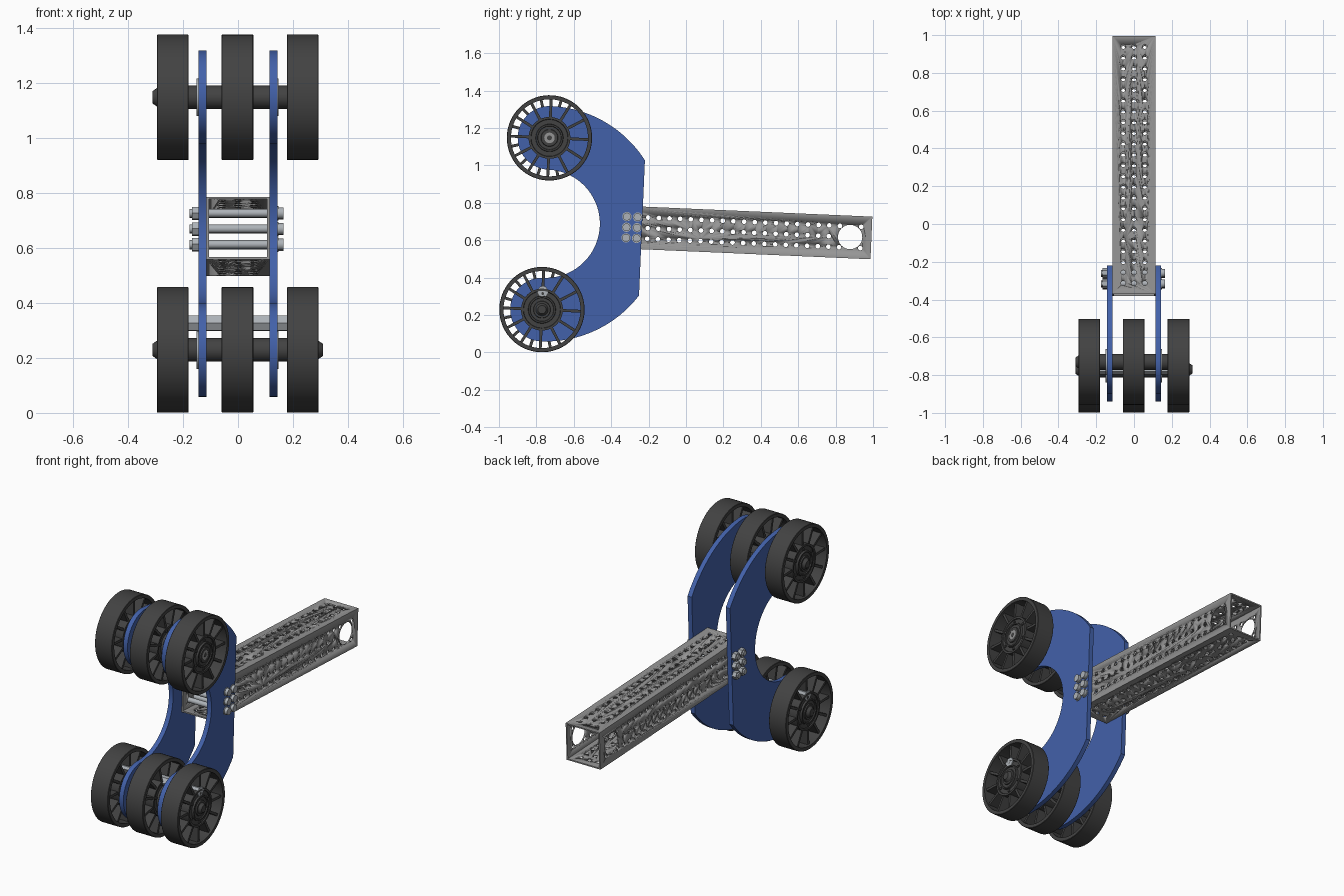
import bpy, bmesh
from math import sin, cos, pi, radians, acos
from mathutils import Matrix, Vector

if "Cube" in bpy.data.objects:
    bpy.data.objects.remove(bpy.data.objects["Cube"])

# Assembly is built square around the midpoint of the axles, then tilted
TILT = Matrix.Translation((0, -0.75, 0.688)) @ Matrix.Rotation(radians(-2.5), 4, 'X')
AX = 0.4595            # axle offset from the middle
PITCH = 0.057          # hole spacing
T0, T1 = 0.375, 1.743  # tube start and end
WHEEL_X = (-0.237, -0.002, 0.235)


def material(name, rgb):
    m = bpy.data.materials.new(name)
    m.diffuse_color = (*rgb, 1)
    m.use_nodes = True
    m.node_tree.nodes["Principled BSDF"].inputs["Base Color"].default_value = m.diffuse_color
    return m


BLUE = material("blue_paint", (0.055, 0.12, 0.40))
DARK = material("dark_plastic", (0.055, 0.055, 0.055))
STEEL = material("steel", (0.42, 0.45, 0.48))
GREY = material("grey_metal", (0.30, 0.30, 0.30))


def finish(name, bm, mat=None):
    bmesh.ops.recalc_face_normals(bm, faces=bm.faces)
    for f in bm.faces:
        f.smooth = True
    for e in bm.edges:
        e.smooth = e.calc_face_angle(0) < radians(32)
    me = bpy.data.meshes.new(name)
    bm.to_mesh(me)
    bm.free()
    ob = bpy.data.objects.new(name, me)
    bpy.context.collection.objects.link(ob)
    if mat:
        me.materials.append(mat)
    return ob


def rod(bm, x0, x1, y, z, r, seg=24, r2=None):
    """Cylinder or cone along x."""
    m = Matrix.Translation(((x0 + x1) / 2, y, z)) @ Matrix.Rotation(pi / 2, 4, 'Y')
    bmesh.ops.create_cone(bm, cap_ends=True, segments=seg, radius1=r,
                          radius2=r if r2 is None else r2, depth=x1 - x0, matrix=m)


def lathe(bm, prof, seg=64):
    """Closed (x, radius) profile revolved about x."""
    rings = [[bm.verts.new((x, r * cos(2 * pi * i / seg), r * sin(2 * pi * i / seg)))
              for x, r in prof] for i in range(seg)]
    n = len(prof)
    for i in range(seg):
        a, b = rings[i], rings[(i + 1) % seg]
        for j in range(n):
            k = (j + 1) % n
            bm.faces.new((a[j], a[k], b[k], b[j]))


def extrude_x(bm, pts, x0, x1):
    """(y, z) outline extruded along x."""
    f = bm.faces.new([bm.verts.new((x0, y, z)) for y, z in pts])
    res = bmesh.ops.extrude_face_region(bm, geom=[f])
    bmesh.ops.translate(bm, vec=(x1 - x0, 0, 0),
                        verts=[g for g in res['geom'] if isinstance(g, bmesh.types.BMVert)])


def arc(cy, cz, r, a0, a1, n):
    return [(cy + r * cos(a0 + (a1 - a0) * i / n), cz + r * sin(a0 + (a1 - a0) * i / n))
            for i in range(n + 1)]


parts = []

# Curved side plates: half ring with round ends, cut straight at the back
cut = acos(0.515 / 0.6295)
outline = (arc(0, 0, 0.6295, cut, pi / 2, 20)
           + arc(0, AX, 0.17, pi / 2, 3 * pi / 2, 24)[1:]
           + arc(0, 0, 0.2895, pi / 2, -pi / 2, 40)[1:]
           + arc(0, -AX, 0.17, pi / 2, 3 * pi / 2, 24)[1:]
           + arc(0, 0, 0.6295, -pi / 2, -cut, 20)[1:])
for name, x0 in (("left_plate", -0.1435), ("right_plate", 0.115)):
    bm = bmesh.new()
    extrude_x(bm, outline, x0, x0 + 0.0285)
    parts.append(finish(name, bm, BLUE))

# Square arm tube
bm = bmesh.new()
H, W = 0.114, 0.008
loops = [[bm.verts.new((sx * h, y, sz * h)) for sx, sz in ((-1, -1), (1, -1), (1, 1), (-1, 1))]
         for h, y in ((H, T0), (H, T1), (H - W, T1), (H - W, T0))]
for a, b in zip(loops, loops[1:] + loops[:1]):
    for i in range(4):
        j = (i + 1) % 4
        bm.faces.new((a[i], a[j], b[j], b[i]))
tube = finish("arm_tube", bm, GREY)
parts.append(tube)

# Perforations: side holes with one large bore, then vertical holes
side, vert = bmesh.new(), bmesh.new()
bore = T1 - 2 * PITCH
rod(side, -0.2, 0.2, bore, 0, 0.065, 40)
for i in range(1, 24):
    for j in (-1, 0, 1):
        y, p = T0 + i * PITCH, j * PITCH
        if (Vector((y, p)) - Vector((bore, 0))).length > 0.079:
            rod(side, -0.2, 0.2, y, p, 0.0125, 14)
        bmesh.ops.create_cone(vert, cap_ends=True, segments=14, radius1=0.0125,
                              radius2=0.0125, depth=0.4, matrix=Matrix.Translation((p, y, 0)))
bpy.context.view_layer.objects.active = tube
for name, bm in (("side_cutter", side), ("vertical_cutter", vert)):
    c = finish(name, bm)
    c.hide_render = True
    mod = tube.modifiers.new(name, 'BOOLEAN')
    mod.operation, mod.solver, mod.object = 'DIFFERENCE', 'EXACT', c
    bpy.ops.object.modifier_apply(modifier=name)
    bpy.data.objects.remove(c)

# Bolts clamping the plates to the tube
bm = bmesh.new()
for y in (T0 + PITCH, T0 + 2 * PITCH):
    for z in (-PITCH, 0, PITCH):
        rod(bm, -0.176, 0.15, y, z, 0.0155, 16)
        rod(bm, -0.168, -0.1435, y, z, 0.026, 6)
        rod(bm, 0.1435, 0.147, y, z, 0.025, 20)
        rod(bm, 0.147, 0.165, y, z, 0.021, 20)
parts.append(finish("clamp_bolts", bm, STEEL))

# Wheel: tread ring, stepped hub and spokes
bm = bmesh.new()
hw = 0.0575
lathe(bm, [(-hw, 0.206), (-hw, 0.226), (-hw + 0.002, 0.228), (hw - 0.002, 0.228),
           (hw, 0.226), (hw, 0.206)])
half = [(0.057, 0.028), (0.057, 0.044), (0.05, 0.046), (0.05, 0.062), (0.056, 0.064),
        (0.056, 0.072), (0.044, 0.074), (0.044, 0.098), (0.05, 0.1), (0.05, 0.112)]
lathe(bm, half + [(-x, r) for x, r in reversed(half)], 48)
for i in range(12):
    m = (Matrix.Rotation(i * pi / 6, 4, 'X') @ Matrix.Translation((0, 0, 0.159))
         @ Matrix.Diagonal((0.088, 0.015, 0.1, 1)))
    bmesh.ops.create_cube(bm, size=1, matrix=m)
for i in range(6):
    a = i * pi / 3 + pi / 6
    rod(bm, -0.05, 0.05, 0.086 * cos(a), 0.086 * sin(a), 0.008, 8)
wheel = finish("wheel", bm, DARK)
for s, row in ((1, "upper"), (-1, "lower")):
    for i, x in enumerate(WHEEL_X):
        ob = bpy.data.objects.new(f"{row}_wheel_{i + 1}", wheel.data)
        bpy.context.collection.objects.link(ob)
        ob.matrix_world = (TILT @ Matrix.Translation((x, 0, s * AX))
                           @ Matrix.Rotation(pi / 12 * (i % 2), 4, 'X'))
bpy.data.objects.remove(wheel)

# Axles, spacers, bearing flanges and end screws
for s, row in ((1, "upper"), (-1, "lower")):
    z = s * AX
    bm = bmesh.new()
    rod(bm, -0.293, 0.291, 0, z, 0.033, 6)
    parts.append(finish(f"{row}_axle", bm, GREY))

    bm = bmesh.new()
    for a, b in ((-0.18, -0.15), (-0.115, -0.059), (0.055, 0.115), (0.148, 0.178)):
        rod(bm, a, b, 0, z, 0.0425, 32)
    parts.append(finish(f"{row}_spacers", bm, DARK))

    bm = bmesh.new()
    for a, b in ((-0.15, -0.143), (0.143, 0.148)):
        rod(bm, a, b, 0, z, 0.069, 40)
    parts.append(finish(f"{row}_bearing_flanges", bm, STEEL))

    bm = bmesh.new()
    rod(bm, -0.311, -0.294, 0, z, 0.022, 24, 0.034)
    if s < 0:
        rod(bm, 0.291, 0.309, 0, z, 0.034, 24, 0.022)
    else:
        rod(bm, 0.28, 0.2915, 0, z, 0.013, 16)
    parts.append(finish(f"{row}_end_screws", bm, DARK))

# Loose hexagonal cross shaft above the lower axle
bm = bmesh.new()
rod(bm, -0.285, 0.285, 0, -AX + 0.097, 0.031, 6)
parts.append(finish("cross_shaft", bm, STEEL))

for ob in parts:
    ob.matrix_world = TILT
